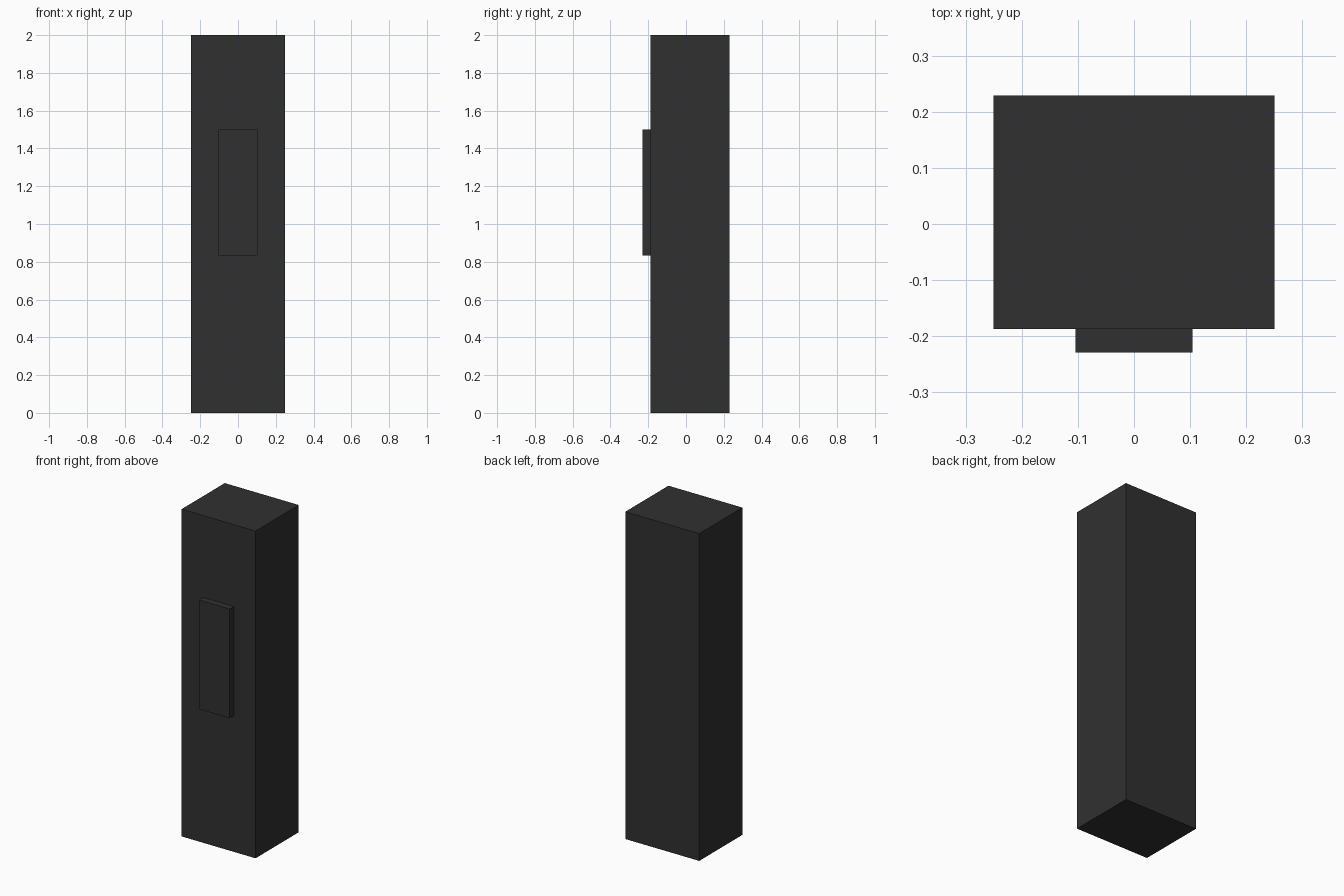
import bpy

if "Cube" in bpy.data.objects:
    bpy.data.objects.remove(bpy.data.objects["Cube"])

U = 2.0 / 96  # modelling unit: the column is 96 units tall

dark = bpy.data.materials.new("dark_finish")
dark.diffuse_color = (0.03, 0.03, 0.03, 1)
dark.use_nodes = True
dark.node_tree.nodes["Principled BSDF"].inputs["Base Color"].default_value = dark.diffuse_color


def box(name, x, y, z):
    """Box from (min, max) ranges in modelling units."""
    ranges = (x, y, z)
    bpy.ops.mesh.primitive_cube_add(size=1, location=[(a + b) / 2 * U for a, b in ranges])
    ob = bpy.context.object
    ob.name = name
    ob.scale = [(b - a) * U for a, b in ranges]
    bpy.ops.object.transform_apply(location=False, rotation=False, scale=True)
    ob.data.materials.append(dark)
    return ob


# Tall main column
box("column_body", (-12, 12), (-9, 11), (0, 96))
# Raised plate on the front face
box("front_panel", (-5, 5), (-11, -9), (40, 72))
